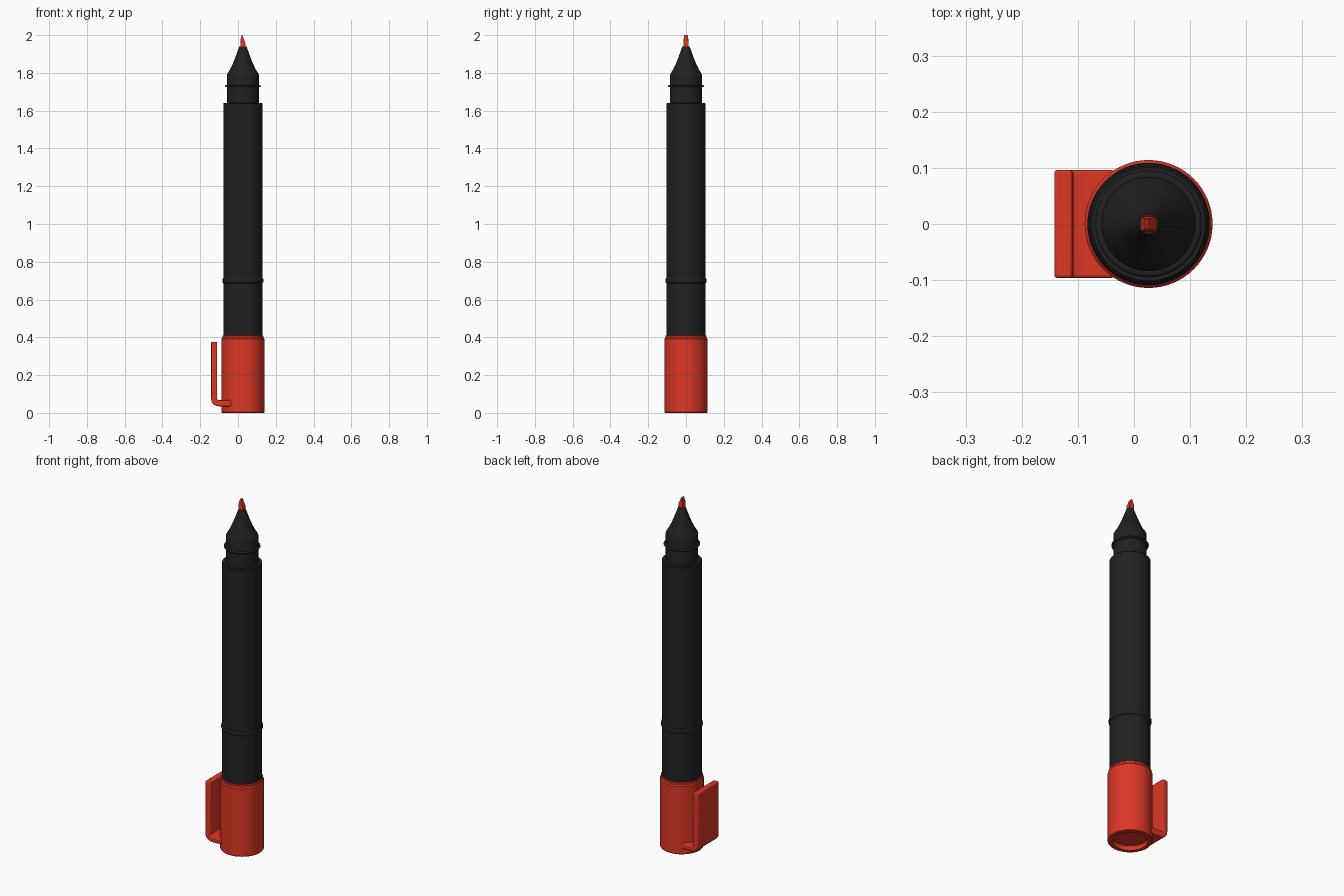
import bpy, bmesh, math
from mathutils import Vector

old = bpy.data.objects.get("Cube")
if old:
    bpy.data.objects.remove(old)

AXIS_X = 0.026  # pen axis, offset to balance the clip
SEGMENTS = 64


def material(name, rgb):
    m = bpy.data.materials.new(name)
    m.use_nodes = True
    color = (*rgb, 1)
    m.diffuse_color = color
    bsdf = next(n for n in m.node_tree.nodes if n.type == 'BSDF_PRINCIPLED')
    bsdf.inputs["Base Color"].default_value = color
    return m


RED = material("red plastic", (0.72, 0.038, 0.019))
BLACK = material("black plastic", (0.015, 0.015, 0.015))


def finish(bm, name, mat, angle=35):
    bmesh.ops.recalc_face_normals(bm, faces=bm.faces)
    mesh = bpy.data.meshes.new(name)
    bm.to_mesh(mesh)
    bm.free()
    ob = bpy.data.objects.new(name, mesh)
    bpy.context.collection.objects.link(ob)
    mesh.materials.append(mat)
    bpy.ops.object.select_all(action='DESELECT')
    ob.select_set(True)
    bpy.context.view_layer.objects.active = ob
    bpy.ops.object.shade_smooth_by_angle(angle=math.radians(angle))
    return ob


def lathe(name, profile, mat, closed=False):
    """Spin (radius, z) points round the pen axis."""
    bm = bmesh.new()
    verts = [bm.verts.new((AXIS_X + r, 0, z)) for r, z in profile]
    pairs = list(zip(verts, verts[1:]))
    if closed:
        pairs.append((verts[-1], verts[0]))
    edges = [bm.edges.new(p) for p in pairs]
    bmesh.ops.spin(bm, geom=verts + edges, cent=(AXIS_X, 0, 0), axis=(0, 0, 1),
                   angle=math.tau, steps=SEGMENTS, use_merge=True)
    bmesh.ops.remove_doubles(bm, verts=bm.verts, dist=1e-5)
    return finish(bm, name, mat)


def ring(name, radius, z, width, height):
    """Rounded band, given its centre radius and half sizes."""
    angles = [math.tau * i / 12 for i in range(12)]
    lathe(name, [(radius + width * math.cos(a), z + height * math.sin(a))
                 for a in angles], BLACK, closed=True)


# Cap with a recessed end and a stepped lip
lathe("cap", [(0, 0.028), (0.086, 0.028), (0.09, 0.024), (0.09, 0),
              (0.111, 0), (0.114, 0.004), (0.114, 0.39), (0.109, 0.397),
              (0.109, 0.407), (0.106, 0.41), (0, 0.41)], RED)

# Barrel
lathe("barrel", [(0, 0.38), (0.104, 0.38), (0.104, 1.637), (0.101, 1.64),
                 (0, 1.64)], BLACK)
ring("barrel_ring", 0.102, 0.70, 0.007, 0.015)

# Neck and flared tip holder
lathe("neck", [(0, 1.62), (0.084, 1.62), (0.084, 1.79), (0.082, 1.796),
               (0.067, 1.82), (0.053, 1.85), (0.041, 1.88), (0.03, 1.91),
               (0.019, 1.94), (0, 1.94)], BLACK)
ring("neck_ring", 0.086, 1.73, 0.009, 0.006)

# Chisel nib: square bar with a slanted end
bm = bmesh.new()
outline = [(-0.014, 1.93), (0.014, 1.93), (0.014, 1.955), (-0.002, 1.997),
           (-0.006, 2.0), (-0.014, 1.97)]
face = bm.faces.new([bm.verts.new((AXIS_X + x, -0.013, z)) for x, z in outline])
side = bmesh.ops.extrude_face_region(bm, geom=[face])
bmesh.ops.translate(bm, vec=(0, 0.026, 0),
                    verts=[v for v in side["geom"] if isinstance(v, bmesh.types.BMVert)])
for v in bm.verts:
    if v.co.z > 1.99:
        v.co.y *= 0.7
finish(bm, "nib", RED, 20)

# Pocket clip: L-shaped profile with a rounded elbow, extruded across y
def elbow(radius):
    cx, cz = -0.102, 0.075
    return [(cx - radius * math.sin(a), cz - radius * math.cos(a))
            for a in [math.pi / 2 * i / 8 for i in range(9)]]


outline = ([(-0.035, 0.035)] + elbow(0.04) + [(-0.142, 0.375), (-0.11, 0.375)]
           + elbow(0.008)[::-1] + [(-0.035, 0.067)])
bm = bmesh.new()
face = bm.faces.new([bm.verts.new((x, -0.096, z)) for x, z in outline])
side = bmesh.ops.extrude_face_region(bm, geom=[face])
bmesh.ops.translate(bm, vec=(0, 0.192, 0),
                    verts=[v for v in side["geom"] if isinstance(v, bmesh.types.BMVert)])
clip = finish(bm, "clip", RED)
bevel = clip.modifiers.new("soft edges", 'BEVEL')
bevel.width = 0.005
bevel.segments = 3
bevel.limit_method = 'ANGLE'
bevel.angle_limit = math.radians(50)
